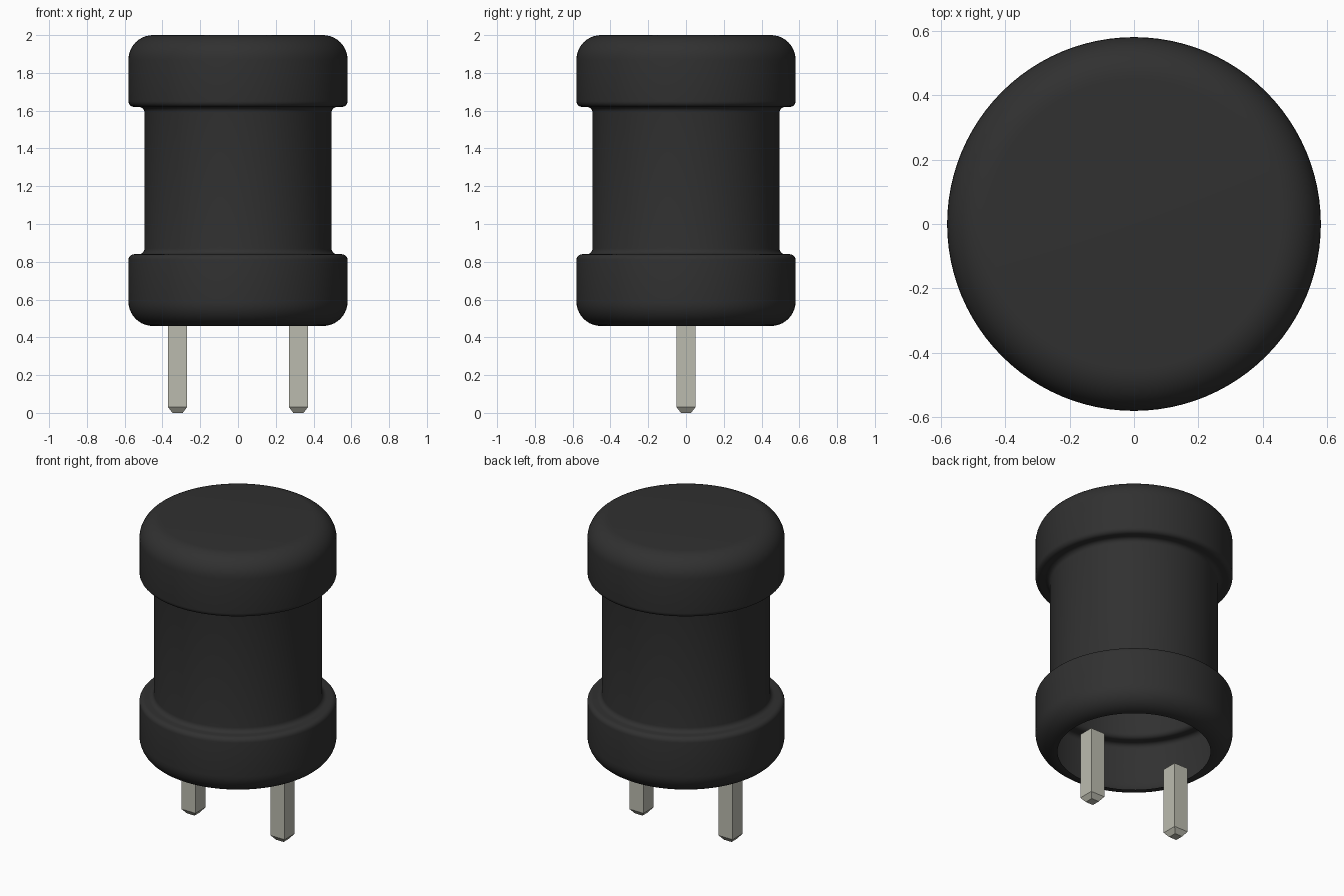
import bpy, bmesh, math
from mathutils import Vector

if "Cube" in bpy.data.objects:
    bpy.data.objects.remove(bpy.data.objects["Cube"], do_unlink=True)


def material(name, colour):
    m = bpy.data.materials.new(name)
    m.use_nodes = True
    m.diffuse_color = colour
    bsdf = m.node_tree.nodes["Principled BSDF"]
    bsdf.inputs["Base Color"].default_value = colour
    bsdf.inputs["Roughness"].default_value = 0.6
    return m


def make_object(name, bm, mat):
    mesh = bpy.data.meshes.new(name)
    bm.to_mesh(mesh)
    bm.free()
    mesh.materials.append(mat)
    obj = bpy.data.objects.new(name, mesh)
    bpy.context.collection.objects.link(obj)
    return obj


def arc(cx, cz, r, start, end, steps):
    """Fillet points (radius, height), angles in degrees."""
    pts = []
    for i in range(steps + 1):
        a = math.radians(start + (end - start) * i / steps)
        pts.append((cx + r * math.cos(a), cz + r * math.sin(a)))
    return pts


black = material("matte black", (0.03, 0.03, 0.03, 1))
metal = material("tinned metal", (0.5, 0.5, 0.43, 1))

# Sleeve: two rounded collars joined by a narrower waist, hollow and open below
OUTER, WAIST, TOP, BOTTOM = 0.58, 0.495, 2.0, 0.46
BIG, SMALL = 0.13, 0.03
LOW_LEDGE, HIGH_LEDGE = 0.84, 1.62
profile = [(0, TOP)]
profile += arc(OUTER - BIG, TOP - BIG, BIG, 90, 0, 10)
profile += arc(OUTER - SMALL, HIGH_LEDGE + SMALL, SMALL, 0, -90, 5)
profile += arc(WAIST + SMALL, HIGH_LEDGE - SMALL, SMALL, 90, 180, 5)
profile += arc(WAIST + SMALL, LOW_LEDGE + SMALL, SMALL, 180, 270, 5)
profile += arc(OUTER - SMALL, LOW_LEDGE - SMALL, SMALL, 90, 0, 5)
profile += arc(OUTER - BIG, BOTTOM + BIG, BIG, 0, -90, 10)

bm = bmesh.new()
verts = [bm.verts.new((r, 0, z)) for r, z in profile]
edges = [bm.edges.new(pair) for pair in zip(verts, verts[1:])]
bmesh.ops.spin(bm, geom=verts + edges, cent=(0, 0, 0), axis=(0, 0, 1),
               angle=math.tau, steps=96, use_merge=False)
bmesh.ops.remove_doubles(bm, verts=bm.verts, dist=0.0005)
bmesh.ops.recalc_face_normals(bm, faces=bm.faces)
bm.faces.ensure_lookup_table()
cap = max(bm.faces, key=lambda f: f.calc_center_median().z)
if cap.normal.z < 0:
    bmesh.ops.reverse_faces(bm, faces=bm.faces)
sleeve = make_object("sleeve_body", bm, black)
for p in sleeve.data.polygons:
    p.use_smooth = True

# Pins: square legs with chamfered tips
for name, x in (("left_pin", 0.32), ("right_pin", -0.32)):
    bm = bmesh.new()
    rings = []
    for half, z in ((0.027, 0), (0.05, 0.03), (0.05, BOTTOM)):
        rings.append([bm.verts.new(Vector((x + sx * half, sy * half, z)))
                      for sx, sy in ((-1, -1), (1, -1), (1, 1), (-1, 1))])
    for low, high in zip(rings, rings[1:]):
        for i in range(4):
            j = (i + 1) % 4
            bm.faces.new((low[i], low[j], high[j], high[i]))
    bm.faces.new(rings[0][::-1])
    bm.faces.new(rings[-1])
    make_object(name, bm, metal)
